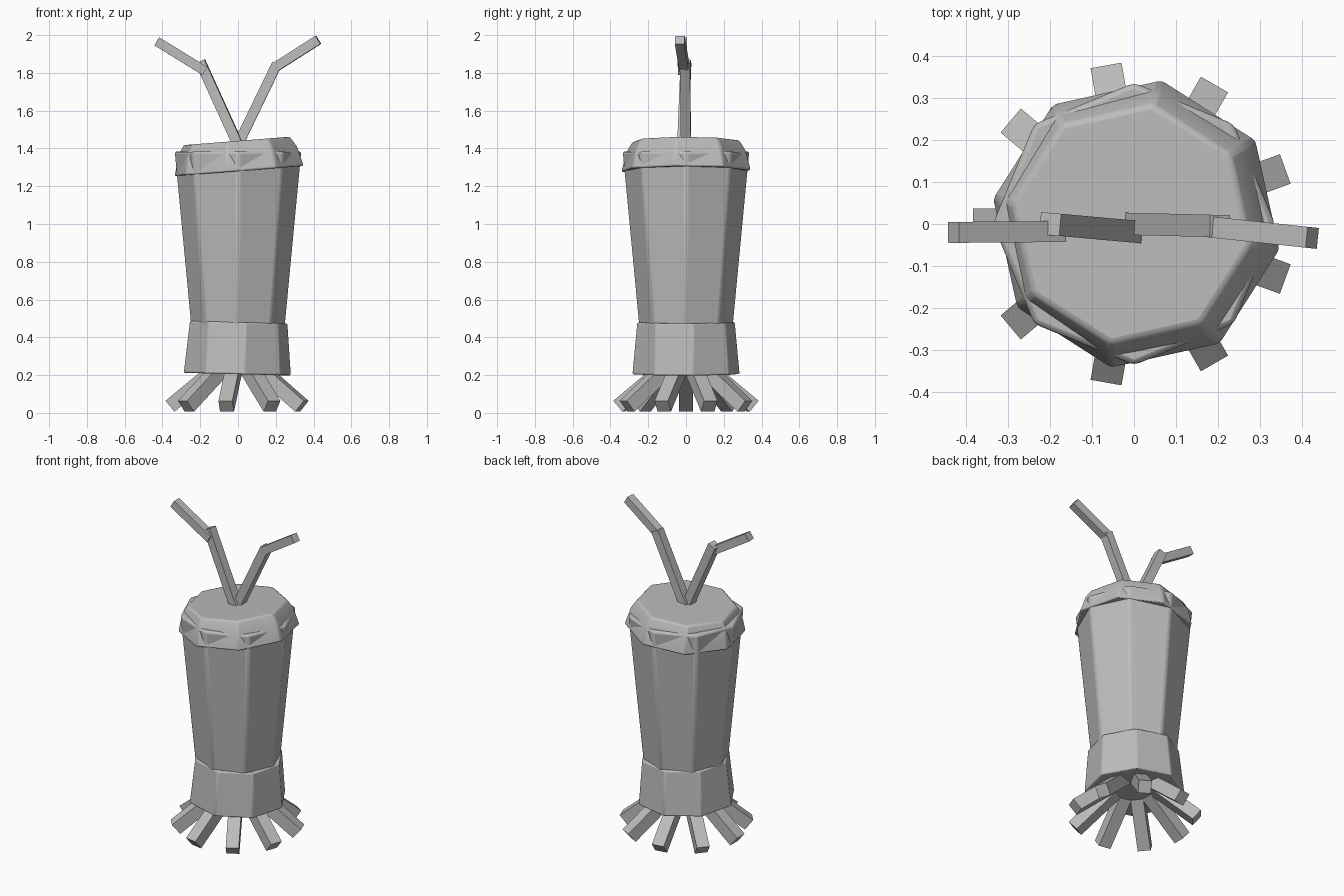
import bpy, bmesh, math
from mathutils import Vector, Matrix

if "Cube" in bpy.data.objects:
    bpy.data.objects.remove(bpy.data.objects["Cube"])

grey = bpy.data.materials.new("plain_grey")
grey.use_nodes = True
tone = (0.5, 0.5, 0.5, 1)
grey.diffuse_color = tone
grey.node_tree.nodes["Principled BSDF"].inputs["Base Color"].default_value = tone


def make_object(name, bm, bevel=0):
    bmesh.ops.recalc_face_normals(bm, faces=bm.faces)
    mesh = bpy.data.meshes.new(name)
    bm.to_mesh(mesh)
    bm.free()
    mesh.materials.append(grey)
    obj = bpy.data.objects.new(name, mesh)
    bpy.context.collection.objects.link(obj)
    if bevel:
        mod = obj.modifiers.new("soft_edges", 'BEVEL')
        mod.width = bevel
        mod.segments = 2
        mod.limit_method = 'ANGLE'
        mod.angle_limit = math.radians(25)
        bpy.ops.object.select_all(action='DESELECT')
        obj.select_set(True)
        bpy.context.view_layer.objects.active = obj
        bpy.ops.object.shade_smooth_by_angle(angle=math.radians(30))
    return obj


def octagon_shell(name, profile, turn=0, tilt=0, bevel=0.01):
    """Stack octagon rings of (radius, height), tilted about their middle."""
    bm = bmesh.new()
    rings = []
    for r, z in profile:
        angles = [math.radians(turn + 45 * i) for i in range(8)]
        rings.append([bm.verts.new((r * math.cos(a), r * math.sin(a), z)) for a in angles])
    for low, high in zip(rings, rings[1:]):
        for i in range(8):
            j = (i + 1) % 8
            bm.faces.new((low[i], low[j], high[j], high[i]))
    bm.faces.new(rings[0])
    bm.faces.new(rings[-1])
    pivot = Vector((0, 0, (profile[0][1] + profile[-1][1]) / 2))
    bmesh.ops.rotate(bm, verts=bm.verts, cent=pivot,
                     matrix=Matrix.Rotation(math.radians(tilt), 3, 'Y'))
    return make_object(name, bm, bevel)


def square_bar(name, start, end, width):
    start, end = Vector(start), Vector(end)
    axis = (end - start).normalized()
    side = axis.cross(Vector((0, 0, 1))).normalized()
    basis = Matrix((side, axis.cross(side), axis)).transposed()
    bm = bmesh.new()
    bmesh.ops.create_cube(bm, size=1)
    for v in bm.verts:
        local = Vector((v.co.x * width, v.co.y * width, v.co.z * (end - start).length))
        v.co = basis @ local + (start + end) / 2
    return make_object(name, bm)


# Cup, lower sleeve and tilted lid
octagon_shell("cup", [(0.235, 0.3), (0.338, 1.385)], bevel=0.014)
octagon_shell("sleeve", [(0.288, 0.205), (0.262, 0.48)], turn=8, tilt=1.5, bevel=0.008)
octagon_shell("lid", [(0.35, 1.28), (0.322, 1.385), (0.288, 1.44)], turn=-10, tilt=-4.5)

# Two bent straws
square_bar("left_straw_stem", (0.0, 0.0, 1.42), (0.205, -0.005, 1.845), 0.053)
square_bar("left_straw_tip", (0.19, -0.008, 1.825), (0.425, -0.033, 1.975), 0.05)
square_bar("right_straw_stem", (0.0, -0.018, 1.42), (-0.2, 0.0, 1.86), 0.053)
square_bar("right_straw_tip", (-0.175, -0.018, 1.81), (-0.43, -0.02, 1.967), 0.05)

# Ring of splayed legs
for i in range(9):
    a = math.radians(-20 + 40 * i)
    out = Vector((math.cos(a), math.sin(a), 0))
    square_bar(f"leg_{i + 1}", out * 0.04 + Vector((0, 0, 0.3)),
               out * 0.36 + Vector((0, 0, 0.035)), 0.075)
